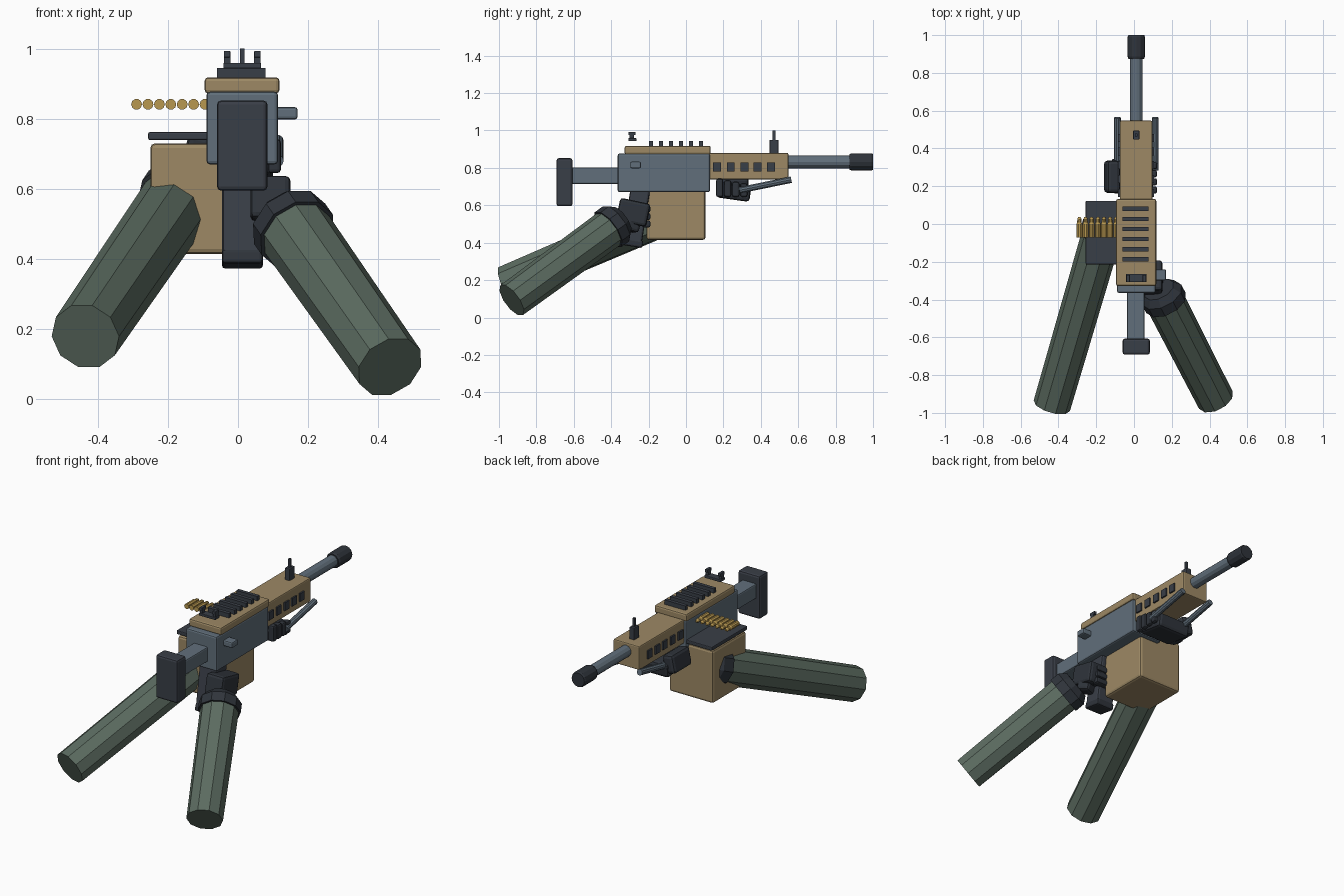
import bpy, bmesh, math
from mathutils import Vector, Matrix

if "Cube" in bpy.data.objects:
    bpy.data.objects.remove(bpy.data.objects["Cube"])


def material(name, rgb):
    m = bpy.data.materials.new(name)
    lin = [c / 12.92 if c <= 0.04045 else ((c + 0.055) / 1.055) ** 2.4
           for c in (v / 255 for v in rgb)]
    m.diffuse_color = (*lin, 1)
    m.use_nodes = True
    m.node_tree.nodes["Principled BSDF"].inputs["Base Color"].default_value = m.diffuse_color
    return m


TAN = material("tan polymer", (157, 137, 101))
STEEL = material("blue grey steel", (97, 111, 123))
DARK = material("dark rubber", (57, 62, 71))
GLOVE = material("black glove", (47, 52, 59))
GREEN = material("green sleeve", (91, 107, 96))
BRASS = material("brass", (184, 152, 80))


def finish(bm, name, mat):
    bmesh.ops.recalc_face_normals(bm, faces=bm.faces)
    me = bpy.data.meshes.new(name)
    bm.to_mesh(me)
    bm.free()
    me.materials.append(mat)
    ob = bpy.data.objects.new(name, me)
    bpy.context.collection.objects.link(ob)
    return ob


def box(name, mat, x, y, z, bevel=0.0, rot=(0, 0, 0)):
    """Box from three (min, max) ranges, turned about its centre."""
    bm = bmesh.new()
    bmesh.ops.create_cube(bm, size=1)
    for v in bm.verts:
        v.co = Vector(v.co[i] * (r[1] - r[0]) for i, r in enumerate((x, y, z)))
    if bevel:
        bmesh.ops.bevel(bm, geom=bm.edges[:], offset=bevel, segments=2,
                        profile=0.5, affect='EDGES')
    ob = finish(bm, name, mat)
    ob.location = [(r[0] + r[1]) / 2 for r in (x, y, z)]
    ob.rotation_euler = [math.radians(a) for a in rot]
    return ob


def tube(name, mat, start, end, profile, sides=10):
    """Turned solid; profile is (fraction along the axis, radius) pairs."""
    a, b = Vector(start), Vector(end)
    turn = (b - a).to_track_quat('Z', 'Y').to_matrix()
    bm = bmesh.new()
    rings = []
    for t, r in profile:
        rings.append([bm.verts.new(a.lerp(b, t) + turn @ Vector(
            (r * math.cos(k * math.tau / sides), r * math.sin(k * math.tau / sides), 0)))
            for k in range(sides)])
    for lo, hi in zip(rings, rings[1:]):
        for k in range(sides):
            j = (k + 1) % sides
            bm.faces.new((lo[k], lo[j], hi[j], hi[k]))
    bm.faces.new(rings[0])
    bm.faces.new(rings[-1])
    return finish(bm, name, mat)


CX = 0.012  # centre line of the weapon

# Stock
box("butt_pad", DARK, (-0.06, 0.084), (-0.692, -0.607), (0.595, 0.852), 0.012)
box("stock_tube", STEEL, (-0.038, 0.056), (-0.615, -0.35), (0.715, 0.803), 0.008)

# Receiver, top cover and cocking handle
box("receiver", STEEL, (-0.09, 0.114), (-0.365, 0.128), (0.67, 0.877), 0.01)
box("top_cover", TAN, (-0.095, 0.118), (-0.328, 0.132), (0.872, 0.918), 0.01)
box("cocking_handle", STEEL, (0.10, 0.17), (-0.298, -0.24), (0.798, 0.833), 0.008)

# Rail bars on the cover
for i in range(6):
    y = -0.187 + i * 0.0535
    box("rail_bar", DARK, (-0.06, 0.078), (y - 0.011, y + 0.011), (0.912, 0.944))

# Rear sight
box("rear_sight_base", DARK, (-0.042, 0.066), (-0.308, -0.265), (0.943, 0.959), 0.003)
for s in (-1, 1):
    x = CX + s * 0.043
    box("rear_sight_stem", DARK, (x - 0.009, x + 0.009), (-0.302, -0.277), (0.955, 0.98))
    box("rear_sight_post", DARK, (x - 0.009, x + 0.009), (-0.308, -0.27), (0.975, 0.993), 0.002)

# Handguard with vent plates on both sides
box("handguard", TAN, (-0.075, 0.097), (0.12, 0.547), (0.738, 0.88), 0.007)
for y in (0.165, 0.239, 0.313, 0.383, 0.455):
    for x in (-0.084, 0.097):
        box("vent", DARK, (x, x + 0.009), (y - 0.021, y + 0.021), (0.78, 0.829))

# Front sight
box("front_sight_base", DARK, (CX - 0.016, CX + 0.016), (0.447, 0.494), (0.87, 0.95), 0.003)
box("front_sight_post", DARK, (CX - 0.007, CX + 0.007), (0.463, 0.479), (0.94, 1.0), 0.002)

# Barrel and muzzle
tube("barrel", STEEL, (CX, 0.53, 0.832), (CX, 0.89, 0.832), [(0, 0.034), (1, 0.034)], 12)
tube("muzzle", GLOVE, (CX, 0.873, 0.832), (CX, 1.0, 0.832),
     [(0, 0.041), (0.1, 0.046), (0.92, 0.046), (1, 0.042)], 12)

# Folded bipod legs
for s in (-1, 1):
    x = CX + s * 0.1
    tube("bipod_leg", STEEL, (x, 0.285, 0.68), (x, 0.563, 0.737),
         [(0, 0.018), (1, 0.018)], 10)

# Ammunition box, feed tray and belt
box("ammo_box", TAN, (-0.25, 0.04), (-0.212, 0.104), (0.415, 0.73), 0.014)
box("feed_tray", DARK, (-0.256, -0.06), (-0.214, 0.122), (0.739, 0.762), 0.005)
for i in range(7):
    x = -0.289 + i * 0.0325
    tube("cartridge", BRASS, (x, -0.072, 0.841), (x, 0.038, 0.841),
         [(0, 0.0155), (0.65, 0.0155), (0.72, 0.012), (0.9, 0.011), (1, 0.006)], 10)

# Pistol grip
box("pistol_grip", DARK, (-0.045, 0.07), (-0.32, -0.215), (0.385, 0.69), 0.012, (-9, 0, 0))
box("grip_foot", GLOVE, (-0.046, 0.071), (-0.345, -0.23), (0.38, 0.42), 0.01, (-9, 0, 0))

# Right hand, with fingers wrapped on the grip
box("right_palm", GLOVE, (0.035, 0.15), (-0.365, -0.2), (0.50, 0.625), 0.016, (-12, 0, 0))
box("right_knuckles", GLOVE, (0.06, 0.145), (-0.33, -0.25), (0.46, 0.55), 0.016, (-15, 0, 20))
for i in range(3):
    z = 0.5 + i * 0.04
    box("right_finger", GLOVE, (-0.035, 0.11), (-0.235, -0.19), (z - 0.018, z + 0.018), 0.01)

# Left hand below the handguard
box("left_palm", GLOVE, (-0.12, 0.1), (0.165, 0.345), (0.63, 0.715), 0.018, (-8, 0, 0))
box("left_thumb_side", GLOVE, (-0.152, -0.082), (0.165, 0.335), (0.645, 0.755), 0.018, (0, 12, 0))
for i in range(4):
    y = 0.18 + i * 0.043
    box("left_finger", GLOVE, (0.085, 0.122), (y - 0.019, y + 0.019), (0.645, 0.742 - 0.008 * i), 0.01)

# Sleeves and glove cuffs, each along one arm axis
arms = (("left", (-0.435, -0.962, 0.18), (-0.172, -0.06, 0.565), 0.11),
        ("right", (0.433, -0.932, 0.093), (0.165, -0.41, 0.475), 0.085))
for side, elbow, wrist, cuff in arms:
    e, w = Vector(elbow), Vector(wrist)
    d = (w - e).normalized()
    tube(side + "_sleeve", GREEN, e, w, [(0, 0.1), (1, 0.106)], 10)
    tube(side + "_cuff", GLOVE, w - d * 0.01, w + d * cuff,
         [(0, 0.117), (0.6, 0.117), (1, 0.085)], 10)
